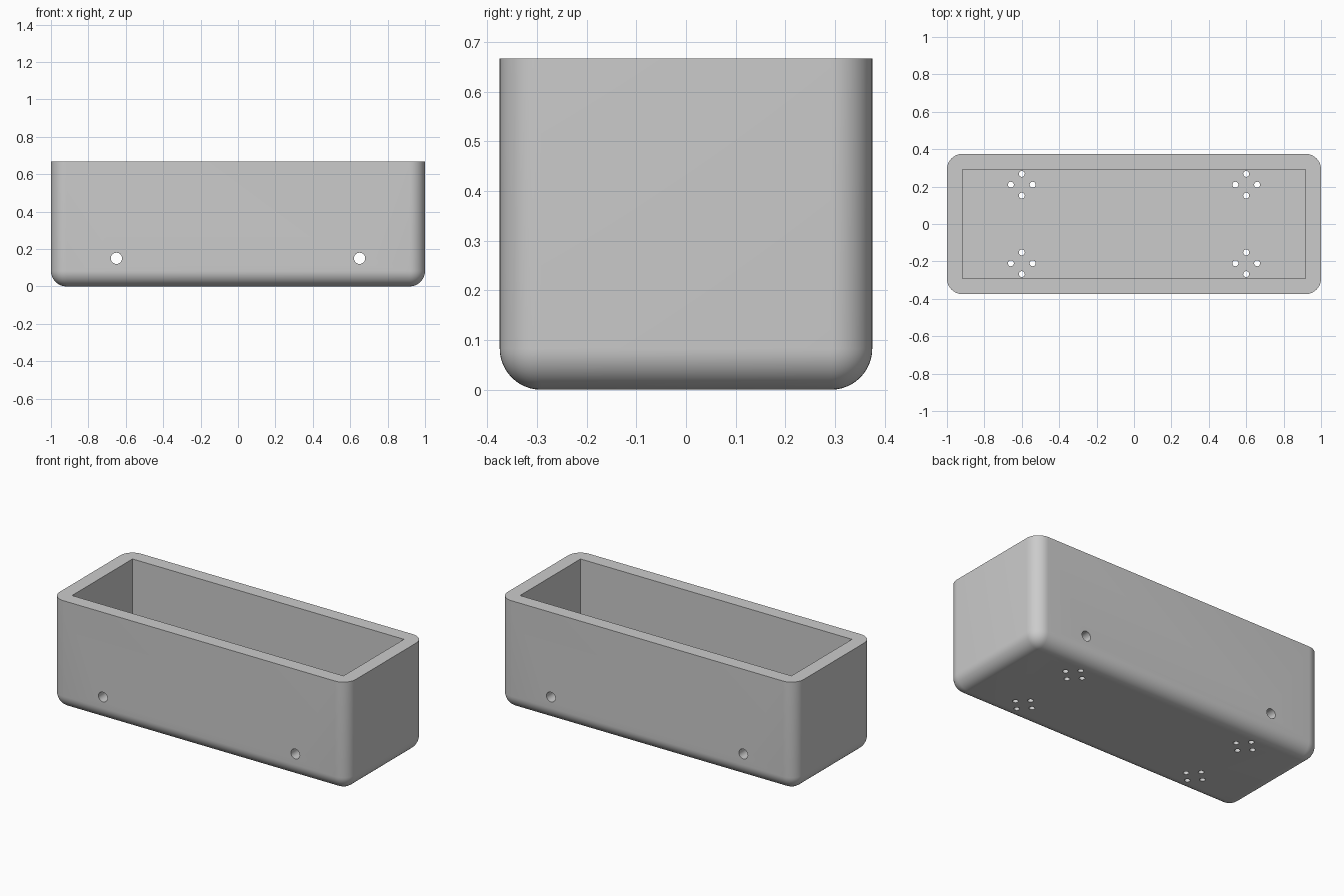
import bpy
import bmesh
import math

cube = bpy.data.objects.get("Cube")
if cube:
    bpy.data.objects.remove(cube, do_unlink=True)

LENGTH, DEPTH, HEIGHT = 2.0, 0.75, 0.667
WALL = 0.083

grey = bpy.data.materials.new("plain grey")
grey.use_nodes = True
colour = (0.6, 0.6, 0.6, 1)
grey.diffuse_color = colour
grey.node_tree.nodes["Principled BSDF"].inputs["Base Color"].default_value = colour


def make_object(name, bm):
    mesh = bpy.data.meshes.new(name)
    bm.to_mesh(mesh)
    bm.free()
    mesh.materials.append(grey)
    obj = bpy.data.objects.new(name, mesh)
    bpy.context.collection.objects.link(obj)
    return obj


def box(size, bottom):
    bm = bmesh.new()
    bmesh.ops.create_cube(bm, size=1)
    bmesh.ops.scale(bm, vec=size, verts=bm.verts)
    bmesh.ops.translate(bm, vec=(0, 0, bottom + size[2] / 2), verts=bm.verts)
    return bm


def cylinder(name, radius, length, location, tilt=0):
    bm = bmesh.new()
    bmesh.ops.create_cone(bm, cap_ends=True, segments=32, radius1=radius,
                          radius2=radius, depth=length)
    obj = make_object(name, bm)
    obj.location = location
    obj.rotation_euler.x = tilt
    return obj


# Planter body: everything rounded except the rim
bm = box((LENGTH, DEPTH, HEIGHT), 0)
rounded = [e for e in bm.edges if min(v.co.z for v in e.verts) < HEIGHT / 2]
bmesh.ops.bevel(bm, geom=rounded, offset=WALL, offset_type='OFFSET',
                segments=12, profile=0.5, affect='EDGES')
planter = make_object("planter_box", bm)

# Square-cornered cavity
cutters = [make_object("cavity_cutter",
                       box((LENGTH - 2 * WALL, DEPTH - 2 * WALL, HEIGHT), WALL))]

# Holes through the front and back walls, and drain holes in fours
for sx in (-1, 1):
    cutters.append(cylinder("wall_hole_cutter", 0.03, 1,
                            (sx * 0.65, 0, 0.15), math.pi / 2))
    for sy in (-1, 1):
        for dx, dy in ((1, 0), (-1, 0), (0, 1), (0, -1)):
            spot = (sx * 0.6 + dx * 0.058, sy * 0.21 + dy * 0.058, 0.04)
            cutters.append(cylinder("drain_hole_cutter", 0.016, 0.2, spot))

bpy.context.view_layer.objects.active = planter
for cutter in cutters:
    cutter.hide_render = True
    mod = planter.modifiers.new("cut", 'BOOLEAN')
    mod.operation = 'DIFFERENCE'
    mod.solver = 'EXACT'
    mod.object = cutter
    bpy.ops.object.modifier_apply(modifier=mod.name)
for cutter in cutters:
    bpy.data.objects.remove(cutter, do_unlink=True)

bpy.ops.object.select_all(action='DESELECT')
planter.select_set(True)
bpy.ops.object.shade_smooth_by_angle(angle=math.radians(30))
